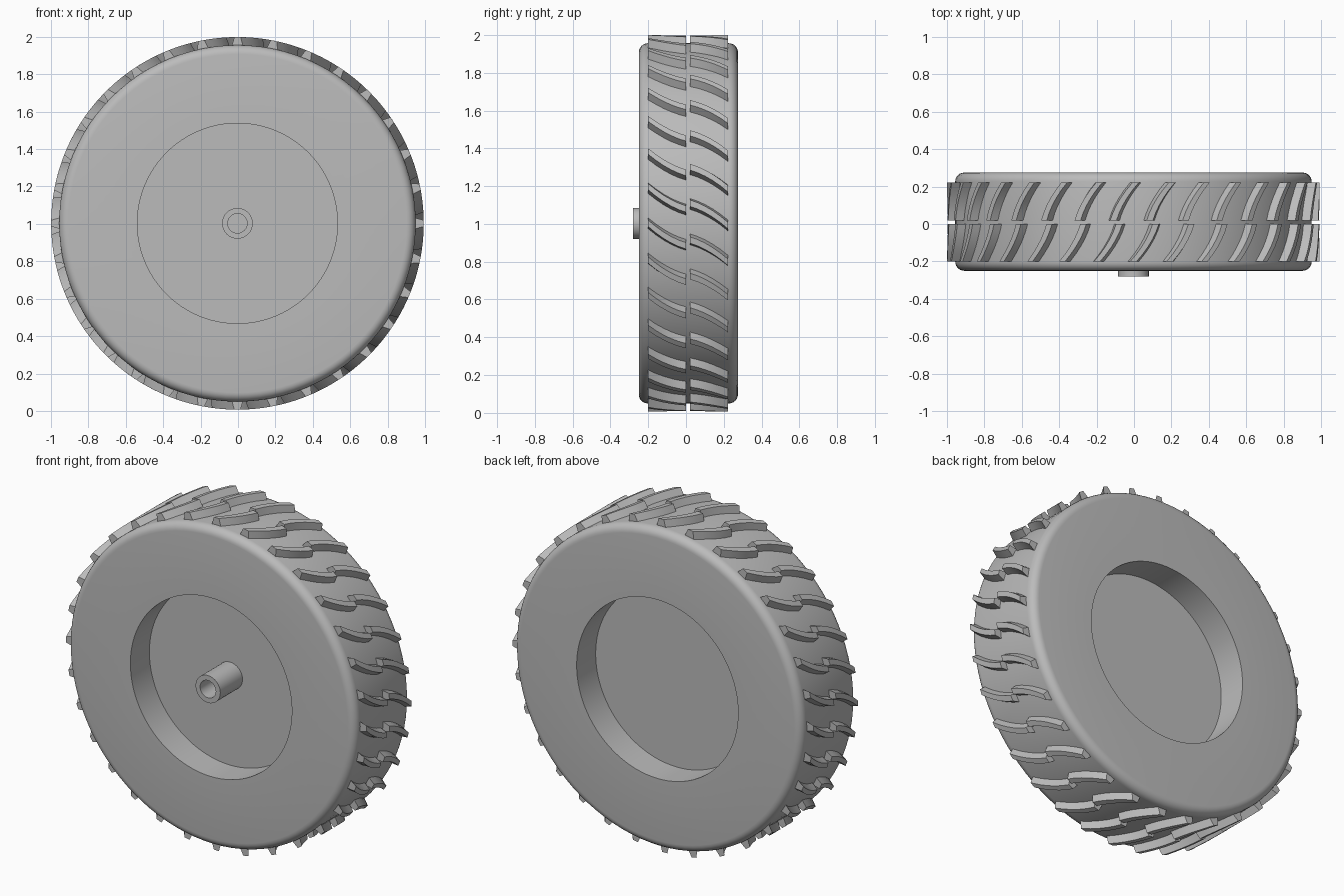
import bpy, bmesh, math
from mathutils import Matrix, Vector

if "Cube" in bpy.data.objects:
    bpy.data.objects.remove(bpy.data.objects["Cube"])

CENTRE = Vector((-0.003, 0, 1.003))
BLOCKS = 32          # tread blocks in each row

grey = bpy.data.materials.new("rubber grey")
grey.use_nodes = True
grey.diffuse_color = (0.5, 0.5, 0.5, 1)
grey.node_tree.nodes["Principled BSDF"].inputs["Base Color"].default_value = (0.5, 0.5, 0.5, 1)


def finish(name, bm, angle):
    bmesh.ops.remove_doubles(bm, verts=bm.verts, dist=0.0001)
    bmesh.ops.recalc_face_normals(bm, faces=bm.faces)
    mesh = bpy.data.meshes.new(name)
    bm.to_mesh(mesh)
    bm.free()
    obj = bpy.data.objects.new(name, mesh)
    obj.location = CENTRE
    obj.data.materials.append(grey)
    bpy.context.collection.objects.link(obj)
    bpy.ops.object.select_all(action="DESELECT")
    obj.select_set(True)
    bpy.context.view_layer.objects.active = obj
    bpy.ops.object.shade_smooth_by_angle(angle=math.radians(angle))
    return obj


def lathe(name, profile, steps):
    """Spin a (radius, y) profile about the wheel axis."""
    bm = bmesh.new()
    verts = [bm.verts.new((r, y, 0)) for r, y in profile]
    edges = [bm.edges.new(pair) for pair in zip(verts, verts[1:])]
    bmesh.ops.spin(bm, geom=verts + edges, cent=(0, 0, 0), axis=(0, 1, 0),
                   angle=math.tau, steps=steps)
    return finish(name, bm, 35)


def corner(r, y, radius, start):
    """Quarter-round shoulder of the tyre."""
    arc = [math.radians(start + 15 * i) for i in range(7)]
    return [(r + radius * math.cos(a), y + radius * math.sin(a)) for a in arc]


# Tyre body with a deep round recess in each side
body = [(0, -0.07), (0.535, -0.07), (0.535, -0.25)]
body += corner(0.905, -0.202, 0.048, -90) + corner(0.905, 0.227, 0.048, 0)
body += [(0.535, 0.275), (0.535, 0.095), (0, 0.095)]
lathe("tyre_body", body, 96)

# Hollow axle stub in the front recess
lathe("axle_stub", [(0.082, -0.06), (0.082, -0.28), (0.052, -0.28),
                    (0.052, -0.08), (0, -0.08)], 32)


def tread_row(name, y0, y1, phase, bend):
    """Ring of slanted, slightly curved blocks with a tapered section."""
    bm = bmesh.new()
    section = [(-0.036, 0.935), (-0.017, 0.996), (0.017, 0.996), (0.036, 0.935)]
    for i in range(BLOCKS):
        turn = Matrix.Rotation(math.tau * (i + phase) / BLOCKS, 3, "Y")
        rings = []
        for k in range(6):
            t = k / 5
            sweep = 0.12 * (t + bend * t * (1 - t))
            ring = []
            for offset, r in section:
                a = sweep + offset
                point = Vector((r * math.sin(a), y0 + (y1 - y0) * t, r * math.cos(a)))
                ring.append(bm.verts.new(turn @ point))
            rings.append(ring)
        for a, b in zip(rings, rings[1:]):
            for j in range(4):
                n = (j + 1) % 4
                bm.faces.new((a[j], a[n], b[n], b[j]))
        bm.faces.new(rings[0])
        bm.faces.new(rings[-1])
    return finish(name, bm, 30)


tread_row("front_tread", -0.2, 0.0, 0.0, 0.5)
tread_row("back_tread", 0.02, 0.222, 0.45, -0.5)
